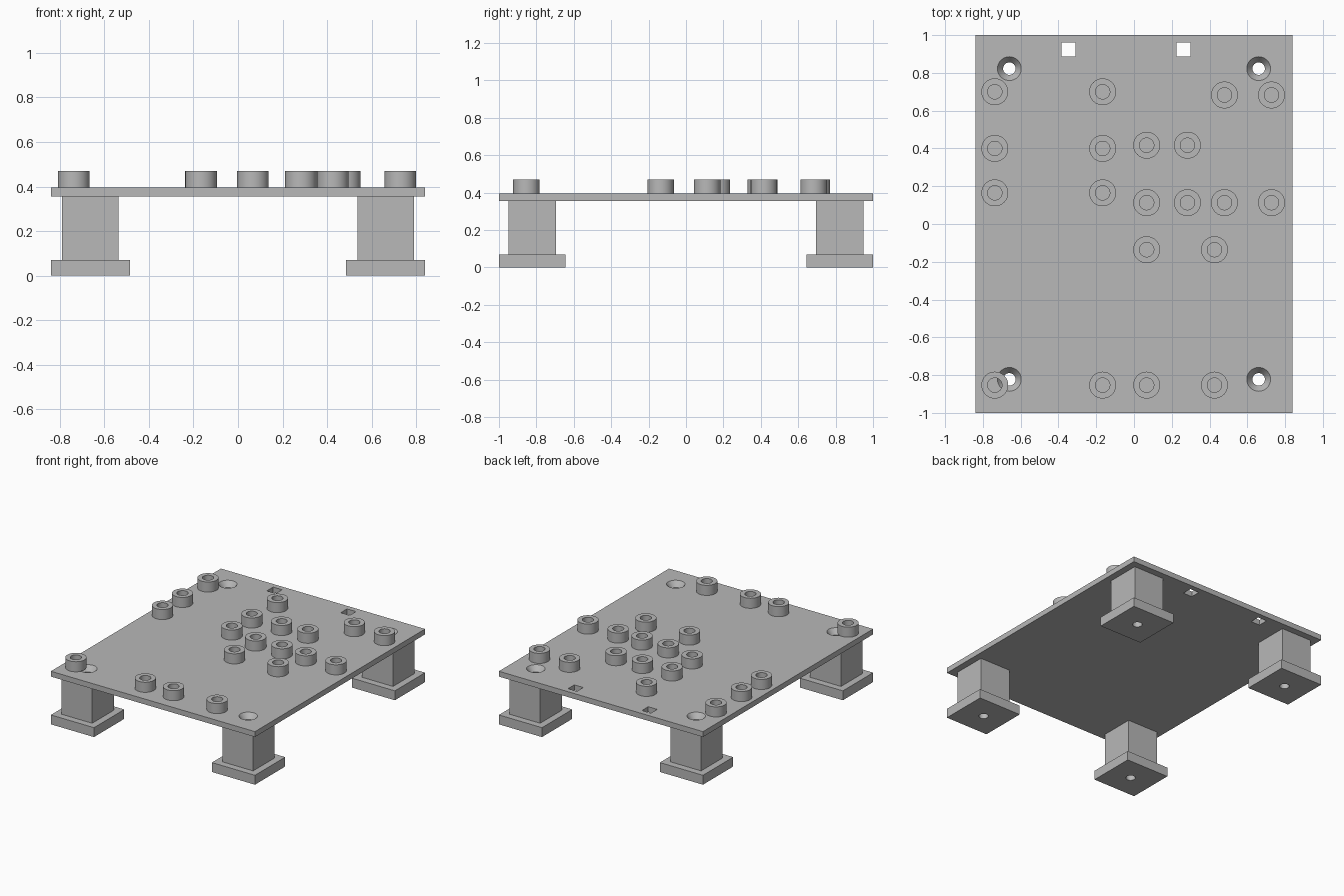
import bpy
import bmesh
import math
from mathutils import Matrix

cube = bpy.data.objects.get("Cube")
if cube:
    bpy.data.objects.remove(cube, do_unlink=True)

HALF_X, HALF_Y = 0.84, 1.0
PLATE_Z, PLATE_TOP = 0.355, 0.395
FOOT, FOOT_H, POST = 0.355, 0.07, 0.212
LEG_X, LEG_Y = HALF_X - FOOT / 2, HALF_Y - FOOT / 2
BOSS_TOP = 0.47
SIDES = 48

grey = bpy.data.materials.new("plain grey")
grey.use_nodes = True
colour = (0.48, 0.48, 0.48, 1)
grey.diffuse_color = colour
grey.node_tree.nodes["Principled BSDF"].inputs["Base Color"].default_value = colour


def make_object(name, bm, location=(0, 0, 0)):
    mesh = bpy.data.meshes.new(name)
    bmesh.ops.recalc_face_normals(bm, faces=bm.faces)
    bm.to_mesh(mesh)
    bm.free()
    mesh.materials.append(grey)
    obj = bpy.data.objects.new(name, mesh)
    obj.location = location
    bpy.context.collection.objects.link(obj)
    return obj


def add_box(bm, x, y, z0, z1, sx, sy):
    matrix = Matrix.Translation((x, y, (z0 + z1) / 2)) @ Matrix.Diagonal((sx, sy, z1 - z0, 1))
    bmesh.ops.create_cube(bm, size=1, matrix=matrix)


def add_lathe(bm, profile, x=0, y=0, closed=False):
    """Revolve (radius, height) points round a vertical axis."""
    rings = []
    for r, z in profile:
        ring = bmesh.ops.create_circle(bm, segments=SIDES, radius=r,
                                       matrix=Matrix.Translation((x, y, z)))
        rings.append(ring["verts"])
    pairs = list(zip(rings, rings[1:]))
    if closed:
        pairs.append((rings[-1], rings[0]))
    for low, high in pairs:
        for i in range(SIDES):
            j = (i + 1) % SIDES
            bm.faces.new((low[i], low[j], high[j], high[i]))
    if not closed:
        bm.faces.new(rings[0])
        bm.faces.new(rings[-1])


def select_only(obj):
    bpy.ops.object.select_all(action="DESELECT")
    obj.select_set(True)
    bpy.context.view_layer.objects.active = obj


def cut(obj, cutter):
    mod = obj.modifiers.new("holes", "BOOLEAN")
    mod.object = cutter
    mod.operation = "DIFFERENCE"
    mod.solver = "EXACT"
    select_only(obj)
    bpy.ops.object.modifier_apply(modifier=mod.name)


def smooth(obj):
    select_only(obj)
    bpy.ops.object.shade_smooth_by_angle(angle=math.radians(30))


corners = [(sx, sy) for sx in (-1, 1) for sy in (-1, 1)]

# Cutter: countersunk screw holes at the corners and two square slots
bm = bmesh.new()
for sx, sy in corners:
    add_lathe(bm, [(0.033, -0.1), (0.033, PLATE_Z), (0.063, PLATE_TOP), (0.078, PLATE_TOP + 0.02)],
              sx * 0.66, sy * LEG_Y)
for x in (-0.346, 0.262):
    add_box(bm, x, 0.923, 0.3, 0.5, 0.074, 0.074)
cutter = make_object("hole_cutter", bm)

# Base plate
bm = bmesh.new()
add_box(bm, 0, 0, PLATE_Z, PLATE_TOP, 2 * HALF_X, 2 * HALF_Y)
plate = make_object("base_plate", bm)
cut(plate, cutter)
smooth(plate)

# Legs: a wide square foot with a narrower post drawn up from it
for sx, sy in corners:
    bm = bmesh.new()
    add_box(bm, sx * LEG_X, sy * LEG_Y, 0, FOOT_H, FOOT, FOOT)
    bm.normal_update()
    top = max(bm.faces, key=lambda f: f.calc_center_median().z)
    bmesh.ops.inset_region(bm, faces=[top], thickness=(FOOT - POST) / 2)
    post = bmesh.ops.extrude_face_region(bm, geom=[top])["geom"]
    bmesh.ops.delete(bm, geom=[top], context="FACES_ONLY")
    for v in post:
        if isinstance(v, bmesh.types.BMVert):
            v.co.z = PLATE_Z
    name = ("back" if sy > 0 else "front") + ("_left" if sx > 0 else "_right") + "_leg"
    leg = make_object(name, bm)
    cut(leg, cutter)
    smooth(leg)

# The cutter is no longer needed
bpy.data.objects.remove(cutter, do_unlink=True)

# Hollow mounting bosses, listed by column: x, then the rows along y
columns = [
    (-0.737, (0.70, 0.40, 0.165, -0.853)),
    (-0.166, (0.70, 0.40, 0.165, -0.853)),
    (0.067, (0.417, 0.113, -0.136, -0.853)),
    (0.283, (0.417, 0.113)),
    (0.426, (-0.136, -0.853)),
    (0.479, (0.683, 0.113)),
    (0.728, (0.683, 0.113)),
]
tube = [(0.071, PLATE_TOP), (0.071, BOSS_TOP), (0.038, BOSS_TOP), (0.038, PLATE_TOP)]
for x, rows in columns:
    for y in rows:
        bm = bmesh.new()
        add_lathe(bm, tube, closed=True)
        smooth(make_object("mounting_boss", bm, (x, y, 0)))
